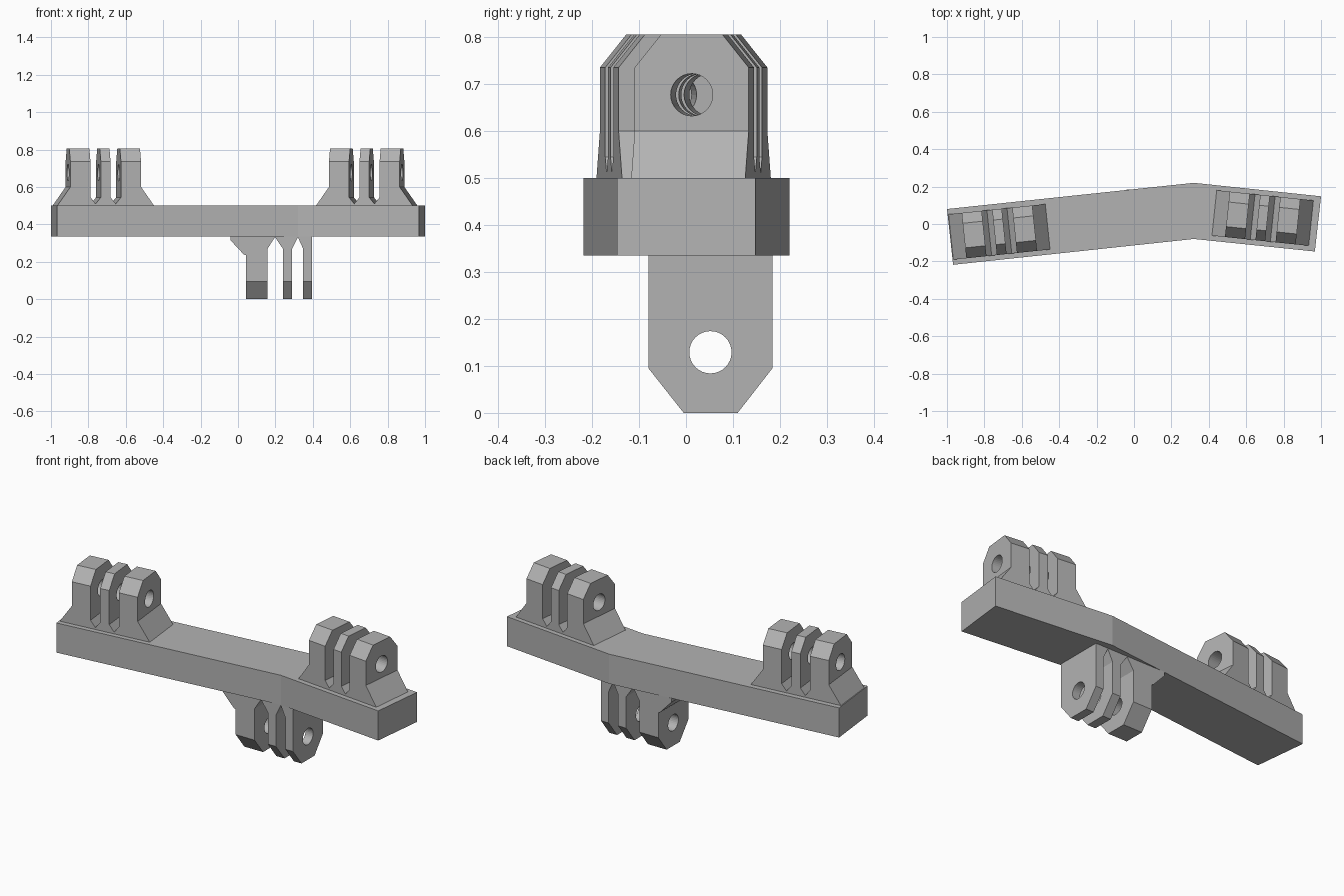
import bpy, bmesh, math
from mathutils import Matrix, Vector

if "Cube" in bpy.data.objects:
    bpy.data.objects.remove(bpy.data.objects["Cube"])

grey = bpy.data.materials.new("plain grey")
grey.diffuse_color = (0.45, 0.45, 0.45, 1)
grey.use_nodes = True
grey.node_tree.nodes["Principled BSDF"].inputs["Base Color"].default_value = grey.diffuse_color


def prism(name, points, depth):
    """Solid made by sweeping a 3D polygon along the vector depth."""
    bm = bmesh.new()
    face = bm.faces.new([bm.verts.new(p) for p in points])
    new = bmesh.ops.extrude_face_region(bm, geom=[face])["geom"]
    verts = [v for v in new if isinstance(v, bmesh.types.BMVert)]
    bmesh.ops.translate(bm, verts=verts, vec=Vector(depth))
    bmesh.ops.recalc_face_normals(bm, faces=bm.faces)
    return add(name, bm)


def add(name, bm):
    mesh = bpy.data.meshes.new(name)
    bm.to_mesh(mesh)
    bm.free()
    mesh.materials.append(grey)
    ob = bpy.data.objects.new(name, mesh)
    bpy.context.collection.objects.link(ob)
    return ob


def pin_cutter(y, z):
    bm = bmesh.new()
    bmesh.ops.create_cone(bm, cap_ends=True, segments=32, radius1=0.045, radius2=0.045, depth=3,
                          matrix=Matrix.Translation((0, y, z)) @ Matrix.Rotation(math.pi / 2, 4, 'Y'))
    return add("pin_cutter", bm)


def carve(ob, *steps):
    """Apply boolean steps and remove the helper solids."""
    for op, cutter in steps:
        mod = ob.modifiers.new(op, 'BOOLEAN')
        mod.operation, mod.object, mod.solver = op, cutter, 'EXACT'
    graph = bpy.context.evaluated_depsgraph_get()
    mesh = bpy.data.meshes.new_from_object(ob.evaluated_get(graph))
    ob.modifiers.clear()
    ob.data = mesh
    for _, cutter in steps:
        bpy.data.objects.remove(cutter)


def mount(name, comb, side, y0, y1, hole_z):
    """Pronged mount: front comb outline limited by a side outline, with a pin hole."""
    ob = prism(name, [(x, y0 - 0.05, z) for x, z in comb], (0, y1 - y0 + 0.1, 0))
    limit = prism("side_limit", [(-1.5, y, z) for y, z in side], (3, 0, 0))
    carve(ob, ('INTERSECT', limit), ('DIFFERENCE', pin_cutter((y0 + y1) / 2, hole_z)))
    return ob


# Bent bar
plan = [(-1, .08), (.32, .22), (1, .148), (.967, -.147), (.32, -.08), (-.967, -.218)]
prism("bent_bar", [(x, y, .335) for x, y in plan], (0, 0, .165))

# Upper mounts: half of the comb outline, mirrored
half = [(.026, .805), (.026, .545), (.054, .51), (.082, .545), (.082, .805),
        (.19, .805), (.19, .6), (.26, .5)]
comb = half + [(-x, z) for x, z in reversed(half)]
w, t = .122, .066
side = [(-w, .4), (w, .4), (w, .735), (t, .805), (-t, .805), (-w, .735)]
left = mount("left_upper_mount", comb, side, -w, w, .677)
right = left.copy()
right.name = "right_upper_mount"
bpy.context.collection.objects.link(right)
for ob, x, y, turn in ((left, -.72, -.042, 6), (right, .688, .032, -6)):
    ob.location = (x, y, 0)
    ob.rotation_euler.z = math.radians(turn)

# Lower mount with a flared left side
comb = [(-.04, .336), (-.04, .315), (.03, .24), (.042, .235), (.042, 0),
        (.158, 0), (.158, .27), (.198, .332), (.24, .27), (.24, 0),
        (.29, 0), (.29, .27), (.32, .332), (.348, .27), (.348, 0), (.395, 0), (.395, .336)]
side = [(-.08, .4), (-.08, .095), (-.005, 0), (.11, 0), (.184, .095), (.184, .4)]
mount("lower_mount", comb, side, -.08, .184, .129)
